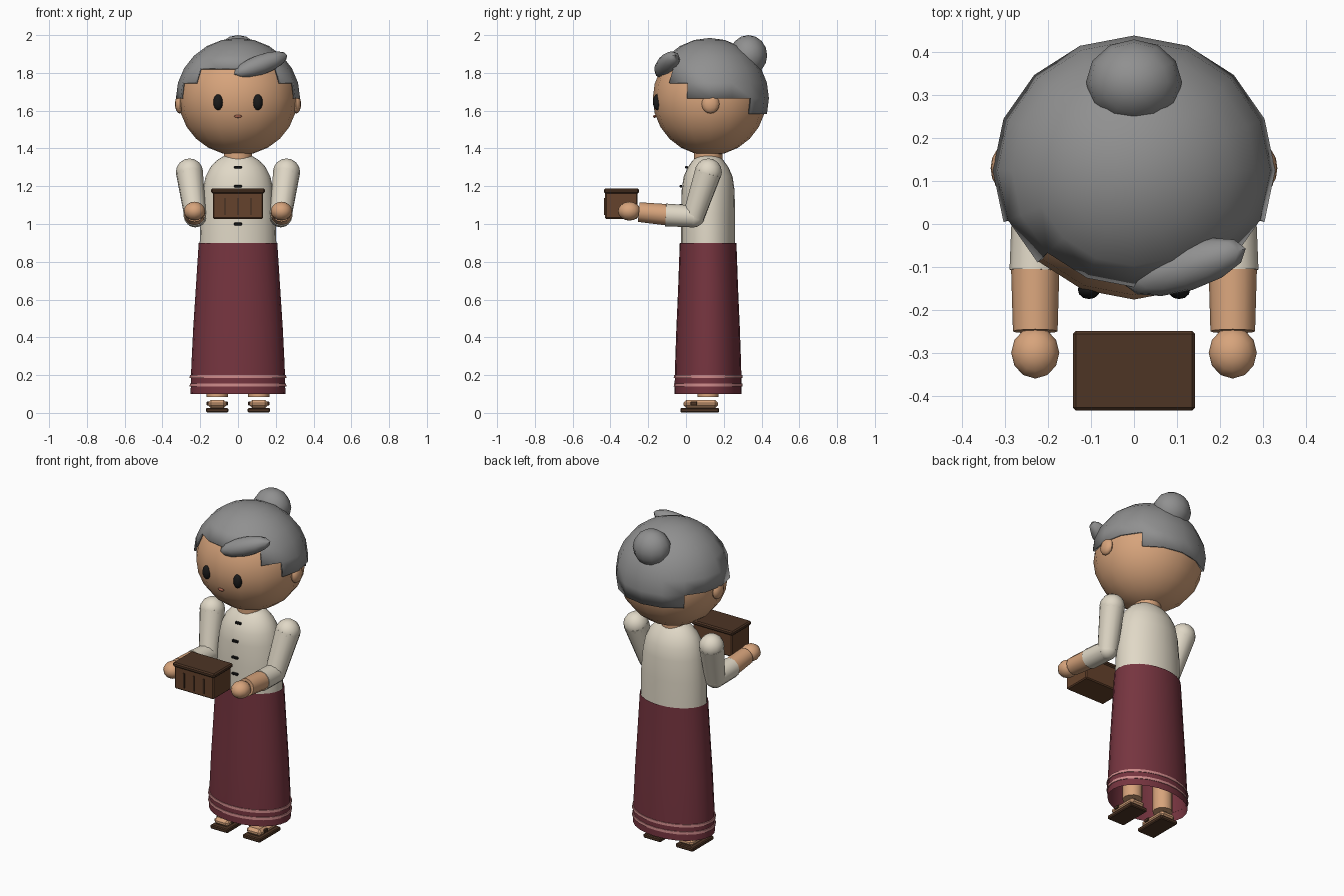
import bpy, bmesh
from math import radians, sin, cos, pi, atan2, degrees
from mathutils import Vector, Matrix, Euler

if "Cube" in bpy.data.objects:
    bpy.data.objects.remove(bpy.data.objects["Cube"])

CY = 0.117  # depth of the body axis


def mat(name, rgb):
    m = bpy.data.materials.new(name)
    m.diffuse_color = (*rgb, 1)
    m.use_nodes = True
    m.node_tree.nodes["Principled BSDF"].inputs["Base Color"].default_value = m.diffuse_color
    return m


SKIN = mat("skin", (0.68, 0.37, 0.2))
HAIR = mat("hair", (0.28, 0.28, 0.28))
CREAM = mat("cream_cloth", (0.75, 0.69, 0.57))
RED = mat("red_cloth", (0.18, 0.035, 0.05))
PINK = mat("pink_trim", (0.6, 0.25, 0.25))
WOOD = mat("wood", (0.13, 0.055, 0.025))
DARK = mat("dark_wood", (0.075, 0.035, 0.018))
BLACK = mat("black", (0.01, 0.01, 0.01))
LIP = mat("lip", (0.4, 0.13, 0.08))


def finish(name, bm, material, angle=40):
    me = bpy.data.meshes.new(name)
    bmesh.ops.recalc_face_normals(bm, faces=bm.faces)
    bm.to_mesh(me)
    bm.free()
    me.materials.append(material)
    ob = bpy.data.objects.new(name, me)
    bpy.context.collection.objects.link(ob)
    bpy.ops.object.select_all(action='DESELECT')
    ob.select_set(True)
    bpy.context.view_layer.objects.active = ob
    bpy.ops.object.shade_smooth_by_angle(angle=radians(angle))
    return ob


def ball(name, loc, size, material, seg=12, rings=8, rot=(0, 0, 0)):
    bm = bmesh.new()
    bmesh.ops.create_uvsphere(bm, u_segments=seg, v_segments=rings, radius=1)
    bm.transform(Matrix.LocRotScale(Vector(loc), Euler(rot), Vector(size)))
    return finish(name, bm, material)


def limb(name, a, b, r1, r2, material, seg=12):
    a, b = Vector(a), Vector(b)
    d = b - a
    bm = bmesh.new()
    bmesh.ops.create_cone(bm, cap_ends=True, segments=seg, radius1=r1, radius2=r2, depth=d.length)
    bm.transform(Matrix.Translation((a + b) / 2) @ d.to_track_quat('Z', 'Y').to_matrix().to_4x4())
    return finish(name, bm, material)


def box(name, loc, size, material, bevel=0.0):
    bm = bmesh.new()
    bmesh.ops.create_cube(bm, size=1)
    bm.transform(Matrix.LocRotScale(Vector(loc), None, Vector(size)))
    if bevel:
        bmesh.ops.bevel(bm, geom=bm.edges[:], offset=bevel, segments=1, affect='EDGES')
    return finish(name, bm, material, 30)


def loft(name, rings, material, cap=False, seg=24):
    # elliptical rings given as (z, x radius, y radius)
    bm = bmesh.new()
    loops = [[bm.verts.new((rx * cos(2 * pi * i / seg), CY + ry * sin(2 * pi * i / seg), z))
              for i in range(seg)] for z, rx, ry in rings]
    for lo, hi in zip(loops, loops[1:]):
        for i in range(seg):
            j = (i + 1) % seg
            bm.faces.new((lo[i], lo[j], hi[j], hi[i]))
    if cap:
        bm.faces.new(loops[0])
        bm.faces.new(loops[-1])
    return finish(name, bm, material)


# head and stepped hair cap
HEAD = (0, 0.125, 1.665)
ball("head", HEAD, (0.314, 0.301, 0.302), SKIN, 16, 12)
bm = bmesh.new()
bmesh.ops.create_uvsphere(bm, u_segments=16, v_segments=12, radius=1)
drop = []
for f in bm.faces:
    c = f.calc_center_median()
    a = degrees(atan2(abs(c.x), -c.y))
    low = 30 if a < 45 else 15 if a < 67.5 else 0 if a < 135 else -15
    if c.z < sin(radians(low)):
        drop.append(f)
bmesh.ops.delete(bm, geom=drop, context='FACES')
bm.transform(Matrix.LocRotScale(Vector(HEAD), None, Vector((0.329, 0.314, 0.32))))
hair = finish("hair_cap", bm, HAIR)
mod = hair.modifiers.new("thickness", 'SOLIDIFY')
mod.thickness = 0.012
mod.offset = -1
ball("hair_bun", (0, 0.33, 1.893), (0.112, 0.1, 0.107), HAIR)
ball("hair_lock", (0.12, -0.1, 1.843), (0.155, 0.056, 0.053), HAIR, 12, 8,
     (0, radians(-19), radians(17)))
ball("mouth", (0, -0.166, 1.57), (0.021, 0.008, 0.008), LIP)

# blouse, neck and skirt
limb("neck", (0, CY, 1.33), (0, CY, 1.4), 0.075, 0.075, SKIN, 16)
loft("blouse", [(0.88, 0.203, 0.143), (1.05, 0.2, 0.143), (1.18, 0.187, 0.14), (1.25, 0.172, 0.13),
                (1.3, 0.147, 0.108), (1.335, 0.115, 0.083), (1.36, 0.075, 0.06)], CREAM, True)
loft("skirt", [(0.1, 0.251, 0.178), (0.25, 0.247, 0.175), (0.45, 0.237, 0.168),
               (0.65, 0.224, 0.159), (0.9, 0.208, 0.15)], RED)
for i, z in enumerate((0.148, 0.192)):
    loft(f"skirt_stripe_{i + 1}", [(z - 0.008, 0.252, 0.179), (z - 0.008, 0.256, 0.182),
                                   (z + 0.008, 0.255, 0.181), (z + 0.008, 0.249, 0.177)], PINK)
for i, (z, y) in enumerate(((1.3, 0.003), (1.2, -0.027), (1.1, -0.029), (1.0, -0.029))):
    box(f"button_{i + 1}", (0, y, z), (0.04, 0.014, 0.014), BLACK, 0.003)

# paired parts
for side, s in (("left", 1), ("right", -1)):
    ball(f"{side}_eye", (s * 0.105, -0.153, 1.645), (0.026, 0.022, 0.042), BLACK)
    ball(f"{side}_ear", (s * 0.308, 0.13, 1.635), (0.026, 0.047, 0.05), SKIN)
    shoulder, elbow = (s * 0.257, 0.118, 1.275), (s * 0.226, 0.04, 1.04)
    ball(f"{side}_shoulder", shoulder, (0.072, 0.072, 0.072), CREAM)
    limb(f"{side}_upper_sleeve", shoulder, elbow, 0.072, 0.058, CREAM)
    ball(f"{side}_elbow", elbow, (0.058, 0.058, 0.058), CREAM)
    limb(f"{side}_lower_sleeve", elbow, (s * 0.23, -0.108, 1.048), 0.058, 0.06, CREAM)
    limb(f"{side}_forearm", (s * 0.23, -0.08, 1.047), (s * 0.23, -0.25, 1.063), 0.057, 0.052, SKIN)
    ball(f"{side}_hand", (s * 0.23, -0.3, 1.068), (0.056, 0.06, 0.05), SKIN)
    # legs, feet and sandals
    limb(f"{side}_leg", (s * 0.11, CY, 0.085), (s * 0.11, CY, 0.5), 0.056, 0.056, SKIN)
    box(f"{side}_foot", (s * 0.11, 0.078, 0.047), (0.1, 0.185, 0.044), SKIN, 0.016)
    box(f"{side}_sandal_sole", (s * 0.11, 0.073, 0.014), (0.118, 0.205, 0.024), DARK, 0.005)
    box(f"{side}_sandal_strap", (s * 0.11, 0.042, 0.05), (0.112, 0.035, 0.02), DARK, 0.003)

# carried box with lid and front slats
box("box_body", (0, -0.342, 1.1), (0.266, 0.172, 0.145), WOOD, 0.006)
box("box_lid", (0, -0.342, 1.175), (0.284, 0.186, 0.026), DARK, 0.007)
for i in range(3):
    box(f"box_slat_{i + 1}", ((i - 1) * 0.068, -0.429, 1.093), (0.01, 0.008, 0.09), DARK)
